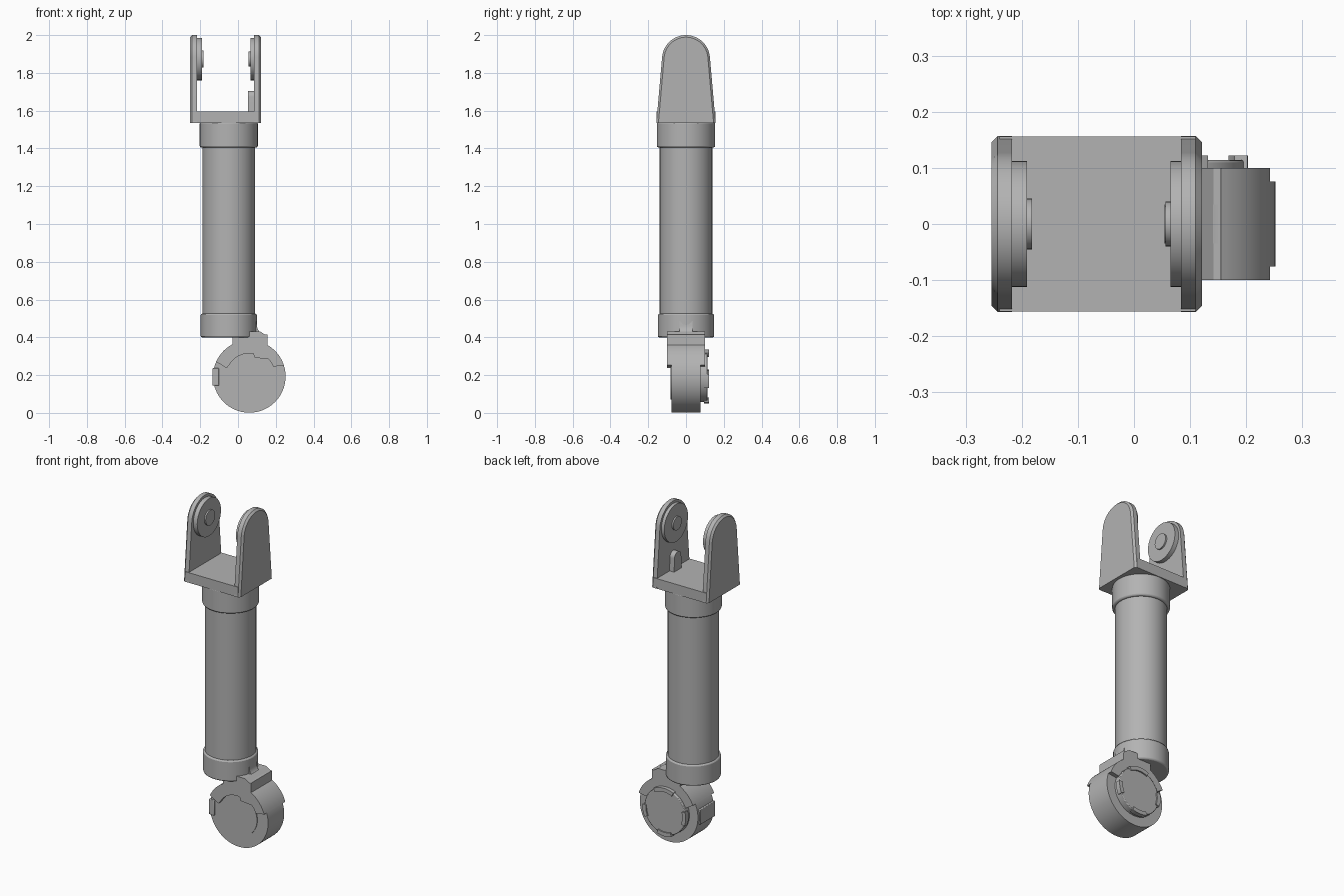
import bpy, bmesh, math

cube = bpy.data.objects.get("Cube")
if cube:
    bpy.data.objects.remove(cube, do_unlink=True)

grey = bpy.data.materials.new("plain grey")
grey.use_nodes = True
COLOUR = (0.45, 0.45, 0.45, 1)
grey.diffuse_color = COLOUR
grey.node_tree.nodes["Principled BSDF"].inputs["Base Color"].default_value = COLOUR


def arc(cx, cy, r, start, end, steps=32):
    """Points along a circular arc, angles in degrees."""
    angles = [math.radians(start + (end - start) * i / steps) for i in range(steps + 1)]
    return [(cx + r * math.cos(a), cy + r * math.sin(a)) for a in angles]


def circle(cx, cy, r, steps=64):
    return arc(cx, cy, r, 0, 360, steps)[:-1]


def prism(name, outline, axis, low, high, bevel=0.0):
    """Extrude a 2D outline along an axis; X uses (y, z), Y uses (x, z), Z uses (x, y)."""
    place = {"X": lambda u, v, d: (d, u, v),
             "Y": lambda u, v, d: (u, d, v),
             "Z": lambda u, v, d: (u, v, d)}[axis]
    bm = bmesh.new()
    face = bm.faces.new([bm.verts.new(place(u, v, low)) for u, v in outline])
    top = bmesh.ops.extrude_face_region(bm, geom=[face])["geom"]
    shift = place(0, 0, high - low)
    bmesh.ops.translate(bm, vec=shift, verts=[g for g in top if isinstance(g, bmesh.types.BMVert)])
    bmesh.ops.recalc_face_normals(bm, faces=bm.faces)
    mesh = bpy.data.meshes.new(name)
    bm.to_mesh(mesh)
    bm.free()
    mesh.materials.append(grey)
    obj = bpy.data.objects.new(name, mesh)
    bpy.context.collection.objects.link(obj)
    if bevel:
        mod = obj.modifiers.new("edge", "BEVEL")
        mod.width, mod.segments = bevel, 2
        mod.limit_method, mod.angle_limit = "ANGLE", math.radians(50)
    bpy.ops.object.select_all(action="DESELECT")
    obj.select_set(True)
    bpy.context.view_layer.objects.active = obj
    bpy.ops.object.shade_smooth_by_angle(angle=math.radians(32))
    return obj


def box(u0, u1, v0, v1):
    return [(u0, v0), (u1, v0), (u1, v1), (u0, v1)]


# Shaft and its two collars
SHAFT_X = -0.049
prism("shaft", circle(SHAFT_X, 0, 0.139), "Z", 0.45, 1.5)
prism("upper_collar", circle(SHAFT_X, 0, 0.154), "Z", 1.405, 1.54, 0.008)
prism("lower_collar", circle(SHAFT_X, 0, 0.149), "Z", 0.4, 0.525, 0.008)

# Fork base and tapered round-topped arms with chamfered outer rims
prism("fork_base", box(-0.24, 0.11, -0.156, 0.156), "Z", 1.535, 1.595)


def arm_outline(inset):
    return ([(-0.157 + inset, 1.535), (0.157 - inset, 1.535)]
            + arc(0, 1.873, 0.127 - inset, 5, 175))


for side, inner, outer in (("right", -0.217, -0.254), ("left", 0.084, 0.121)):
    out = math.copysign(1, outer - inner)
    rim = outer - out * 0.011
    prism(side + "_fork_arm", arm_outline(0), "X", inner, rim)
    cap = prism(side + "_arm_chamfer", arm_outline(0), "X", rim, outer)
    # Taper the outer end of the chamfer plate
    count = len(arm_outline(0))
    for vert in cap.data.vertices:
        if abs(vert.co.x - outer) < 0.001:
            vert.co.y, vert.co.z = arm_outline(0.011)[vert.index % count]

    # Pivot pad and central button on the inner face
    pad = inner - out * (0.026 if side == "right" else 0.019)
    prism(side + "_pivot_pad", circle(0, 1.873, 0.112), "X", inner, pad)
    radius = 0.045 if side == "right" else 0.04
    prism(side + "_pivot_button", circle(0, 1.873, radius, 32), "X", pad, pad - out * 0.009)

# Small round-topped rib inside the left arm
prism("arm_rib", [(-0.035, 1.59), (0.035, 1.59)] + arc(0, 1.673, 0.032, 0, 180, 16),
      "X", 0.054, 0.09)

# Hinge drum with a raised back cap
HX, HZ = 0.06, 0.193
prism("hinge_drum", circle(HX, HZ, 0.192), "Y", -0.076, 0.076)
prism("drum_front_plate", circle(HX, HZ, 0.122), "Y", -0.081, -0.07)
prism("back_cap", circle(HX, HZ, 0.136), "Y", 0.07, 0.114, 0.004)

# Raised segments around the back cap
for i, (start, end) in enumerate(((60, 115), (165, 200), (250, 290), (335, 365))):
    prism("cap_segment_%d" % (i + 1),
          arc(HX, HZ, 0.143, start, end, 10) + arc(HX, HZ, 0.12, end, start, 10),
          "Y", 0.094, 0.122)

# Clamp over the drum, with the neck block in one outline
clamp = (arc(HX, HZ, 0.192, 18, 60, 14)
         + [(0.155, 0.415), (-0.03, 0.415)]
         + arc(HX, HZ, 0.192, 118, 156, 14)
         + [(-0.06, 0.237)]
         + arc(HX, HZ, 0.122, 150, 80, 20)
         + [(0.088, 0.292), (0.128, 0.288)]
         + arc(HX, HZ, 0.137, 42, 22, 6))
prism("clamp", clamp, "Y", -0.1, 0.1)

# Curved web joining the neck to the collar
prism("neck_web", [(0.0, 0.4), (0.15, 0.41)] + arc(0.15, 0.465, 0.05, 270, 180, 10)
      + [(0.09, 0.52), (0.0, 0.52)], "Y", -0.035, 0.035)
prism("neck_top", [(-0.03, 0.4), (0.15, 0.41), (0.115, 0.432), (-0.03, 0.432)],
      "Y", -0.1, 0.1)

# Stop tab on the right of the drum
prism("stop_tab", box(-0.136, -0.1, 0.145, 0.237), "Y", -0.081, 0.06, 0.004)
